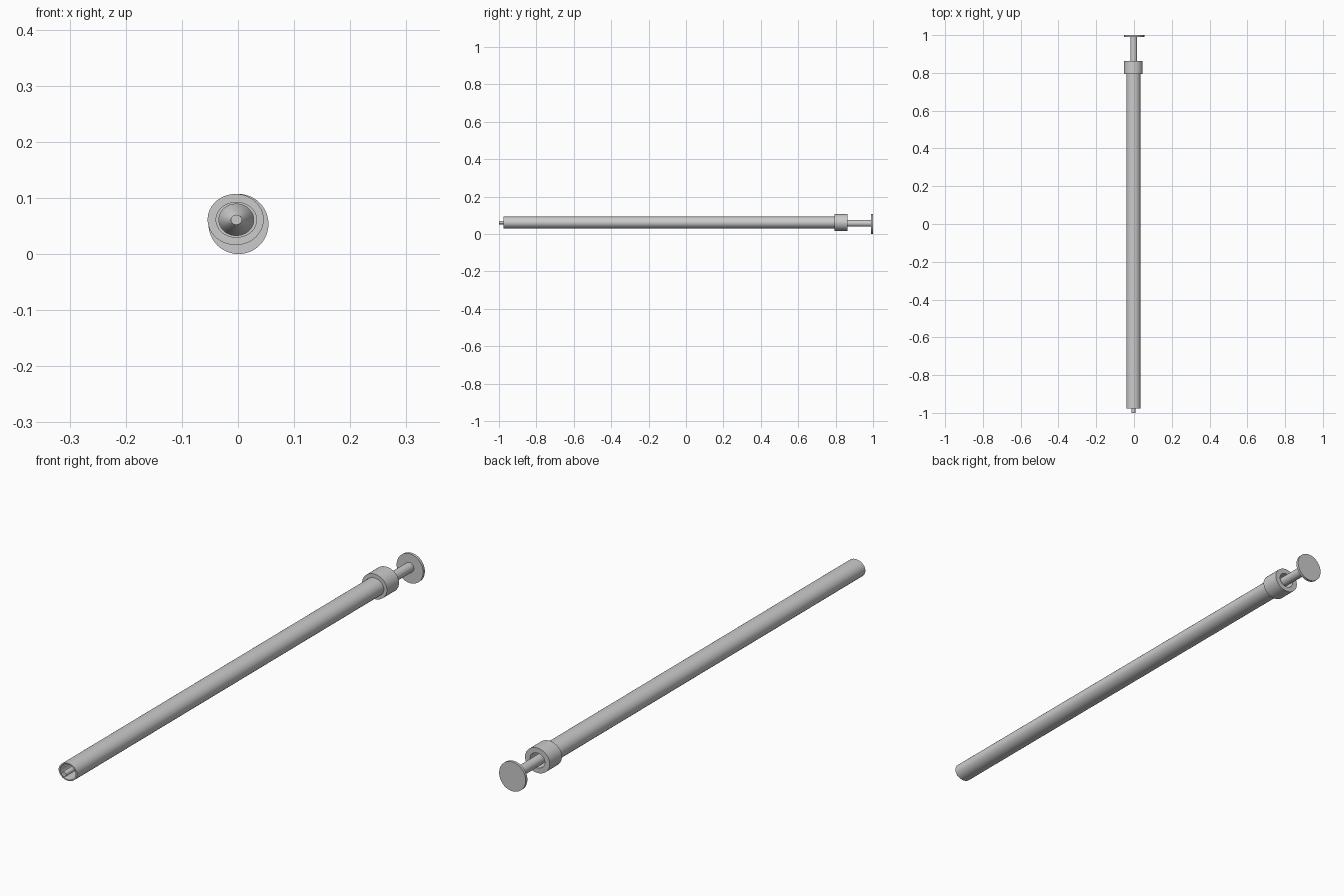
import bpy, bmesh, math

if "Cube" in bpy.data.objects:
    bpy.data.objects.remove(bpy.data.objects["Cube"])

grey = bpy.data.materials.new("light_grey")
grey.diffuse_color = (0.6, 0.6, 0.6, 1)
grey.use_nodes = True
grey.node_tree.nodes["Principled BSDF"].inputs["Base Color"].default_value = grey.diffuse_color


def loft(name, rings, sides=48, hollow=False):
    """Skin ellipses along y. Each ring is (y, half width, half height, centre x, centre z)."""
    bm = bmesh.new()
    loops = []
    for y, rx, rz, cx, cz in rings:
        loops.append([bm.verts.new((cx + rx * math.cos(2 * math.pi * i / sides), y,
                                    cz + rz * math.sin(2 * math.pi * i / sides)))
                      for i in range(sides)])
    pairs = list(zip(loops, loops[1:]))
    if hollow:
        pairs.append((loops[-1], loops[0]))      # close the wall section
    else:
        bm.faces.new(loops[0])
        bm.faces.new(loops[-1])
    for a, b in pairs:
        for i in range(sides):
            j = (i + 1) % sides
            bm.faces.new((a[i], a[j], b[j], b[i]))
    bmesh.ops.recalc_face_normals(bm, faces=bm.faces)
    mesh = bpy.data.meshes.new(name)
    bm.to_mesh(mesh)
    bm.free()
    mesh.materials.append(grey)
    obj = bpy.data.objects.new(name, mesh)
    bpy.context.collection.objects.link(obj)
    bpy.ops.object.select_all(action='DESELECT')
    obj.select_set(True)
    bpy.context.view_layer.objects.active = obj
    bpy.ops.object.shade_smooth_by_angle(angle=math.radians(35))
    return obj


def pipe(name, y0, y1, outer, inner, cx, cz):
    """Open-ended elliptical pipe."""
    return loft(name, [(y0, *outer, cx, cz), (y1, *outer, cx, cz),
                       (y1, *inner, cx, cz), (y0, *inner, cx, cz)], hollow=True)


# Long barrel, open at the front, and the collar at its rear end
pipe("barrel", -0.977, 0.83, (0.037, 0.032), (0.031, 0.028), -0.003, 0.061)
pipe("collar", 0.793, 0.863, (0.050, 0.0455), (0.030, 0.027), -0.0042, 0.0615)

# Thin front rod poking out of the barrel
loft("front_rod", [(-1.0, 0.010, 0.009, -0.003, 0.061),
                   (-0.80, 0.010, 0.009, -0.003, 0.061)], sides=24)

# Conical seal closing the bore
loft("bore_seal", [(-0.83, 0.010, 0.009, -0.003, 0.061),
                   (-0.80, 0.031, 0.028, -0.003, 0.061),
                   (-0.77, 0.031, 0.028, -0.003, 0.061)])

# Plunger rod sliding out of the collar
loft("plunger_rod", [(-0.78, 0.017, 0.017, -0.003, 0.061),
                     (0.80, 0.018, 0.018, -0.001, 0.058),
                     (0.99, 0.018, 0.018, -0.001, 0.057)], sides=32)

# Round push plate at the rear
loft("push_plate", [(0.99, 0.0535, 0.0535, 0.0008, 0.0535),
                    (1.0, 0.0535, 0.0535, 0.0008, 0.0535)])
